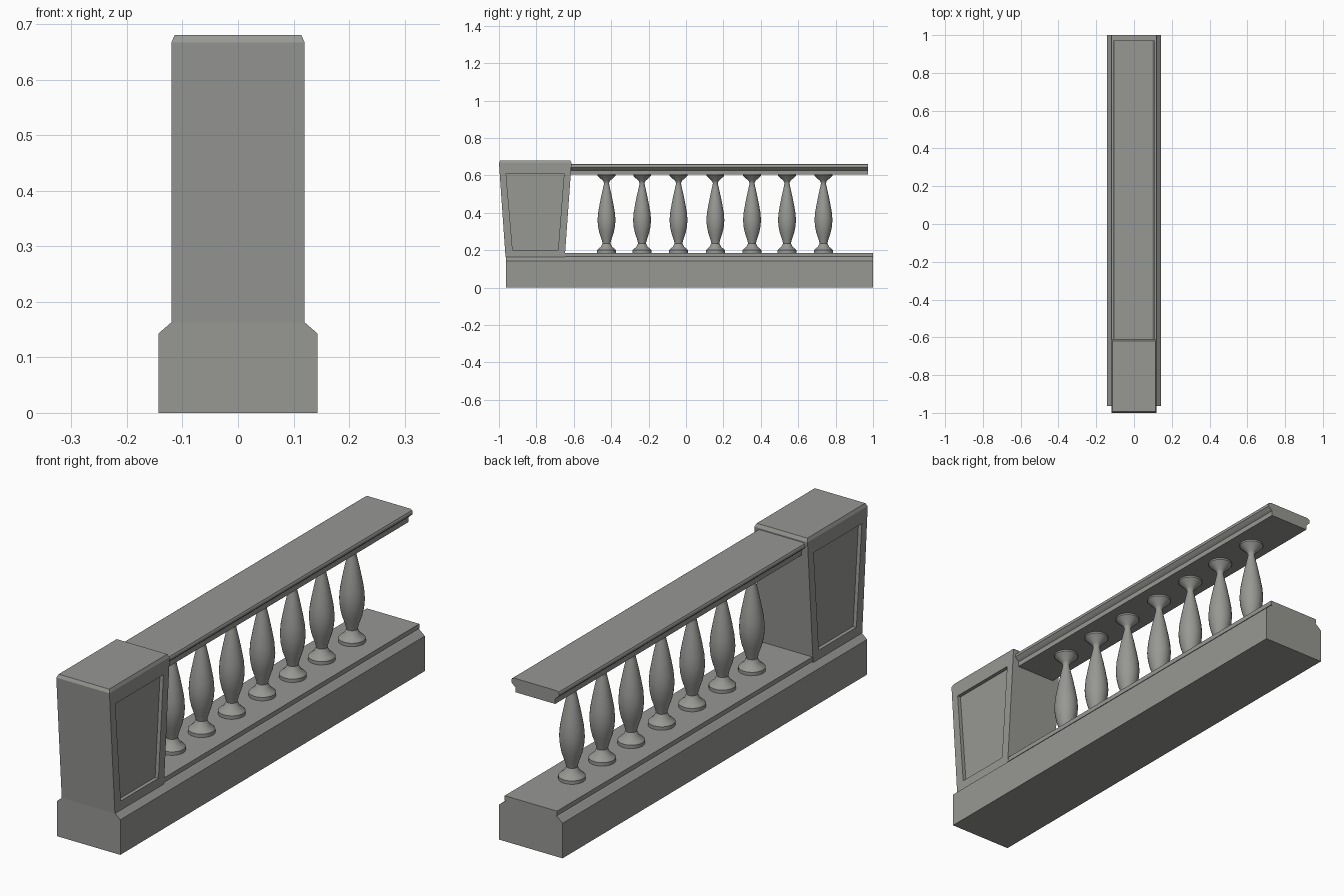
import bpy, bmesh, math

if "Cube" in bpy.data.objects:
    bpy.data.objects.remove(bpy.data.objects["Cube"])

stone = bpy.data.materials.new("dark_stone")
stone.diffuse_color = (0.31, 0.31, 0.295, 1)
stone.use_nodes = True
stone.node_tree.nodes["Principled BSDF"].inputs["Base Color"].default_value = stone.diffuse_color


def finish(bm, name, smooth=False):
    bmesh.ops.recalc_face_normals(bm, faces=bm.faces[:])
    mesh = bpy.data.meshes.new(name)
    bm.to_mesh(mesh)
    bm.free()
    mesh.materials.append(stone)
    obj = bpy.data.objects.new(name, mesh)
    bpy.context.collection.objects.link(obj)
    if smooth:
        bpy.context.view_layer.objects.active = obj
        obj.select_set(True)
        bpy.ops.object.shade_smooth_by_angle(angle=math.radians(35))
        obj.select_set(False)
    return obj


def extrude_profile(name, half, y0, y1):
    """Sweep a symmetric cross-section, given as its +x half, along y."""
    pts = half + [(-x, z) for x, z in reversed(half)]
    bm = bmesh.new()
    face = bm.faces.new([bm.verts.new((x, y0, z)) for x, z in pts])
    new = bmesh.ops.extrude_face_region(bm, geom=[face])["geom"]
    bmesh.ops.translate(bm, vec=(0, y1 - y0, 0),
                        verts=[v for v in new if isinstance(v, bmesh.types.BMVert)])
    return finish(bm, name)


def bridge(bm, a, b):
    for i in range(len(a)):
        j = (i + 1) % len(a)
        bm.faces.new((a[i], a[j], b[j], b[i]))


# Plinth with sloped shoulder and a small lip along the top
extrude_profile("base_plinth", [(0.143, 0), (0.143, 0.143), (0.12, 0.163), (0.112, 0.166),
                                (0.118, 0.167), (0.118, 0.186)], -0.963, 1.0)

# Handrail: narrow bed moulding below a wider cap with eased edges
extrude_profile("handrail", [(0.09, 0.605), (0.09, 0.626), (0.098, 0.632), (0.108, 0.642),
                             (0.108, 0.651), (0.105, 0.657), (0.096, 0.661)], -0.64, 0.972)

# Tapered end pillar with bevelled top and recessed side panels
bm = bmesh.new()
rings = []
for hx, y0, y1, z in [(0.12, -0.965, -0.648, 0.163), (0.12, -1.0, -0.612, 0.667),
                      (0.114, -0.993, -0.619, 0.68)]:
    rings.append([bm.verts.new(p) for p in
                  [(hx, y0, z), (hx, y1, z), (-hx, y1, z), (-hx, y0, z)]])
bm.faces.new(rings[0])
bm.faces.new(rings[2])
bridge(bm, rings[1], rings[2])
for i in (1, 3):
    j = (i + 1) % 4
    bm.faces.new((rings[0][i], rings[0][j], rings[1][j], rings[1][i]))
panel = [(-0.927, 0.2), (-0.684, 0.2), (-0.652, 0.61), (-0.962, 0.61)]
for s, (a, b) in ((1, (0, 1)), (-1, (3, 2))):
    side = [rings[0][a], rings[0][b], rings[1][b], rings[1][a]]
    rim = [bm.verts.new((s * 0.12, y, z)) for y, z in panel]
    back = [bm.verts.new((s * 0.105, y, z)) for y, z in panel]
    bridge(bm, side, rim)
    bridge(bm, rim, back)
    bm.faces.new(back)
finish(bm, "end_pillar")

# Turned balusters
profile = [(0.051, 0.184), (0.051, 0.2), (0.043, 0.208), (0.031, 0.217), (0.021, 0.237),
           (0.027, 0.26), (0.038, 0.292), (0.045, 0.325), (0.048, 0.36), (0.045, 0.4),
           (0.037, 0.445), (0.028, 0.49), (0.019, 0.53), (0.013, 0.558), (0.018, 0.57),
           (0.043, 0.593), (0.047, 0.598), (0.047, 0.608)]
N = 24
for k, y in enumerate([-0.425, -0.235, -0.04, 0.157, 0.353, 0.54, 0.735]):
    bm = bmesh.new()
    loops = [[bm.verts.new((r * math.cos(2 * math.pi * i / N),
                            y + r * math.sin(2 * math.pi * i / N), z)) for i in range(N)]
             for r, z in profile]
    for lo, hi in zip(loops, loops[1:]):
        bridge(bm, lo, hi)
    bm.faces.new(loops[0])
    bm.faces.new(loops[-1])
    finish(bm, f"baluster_{k + 1}", smooth=True)
